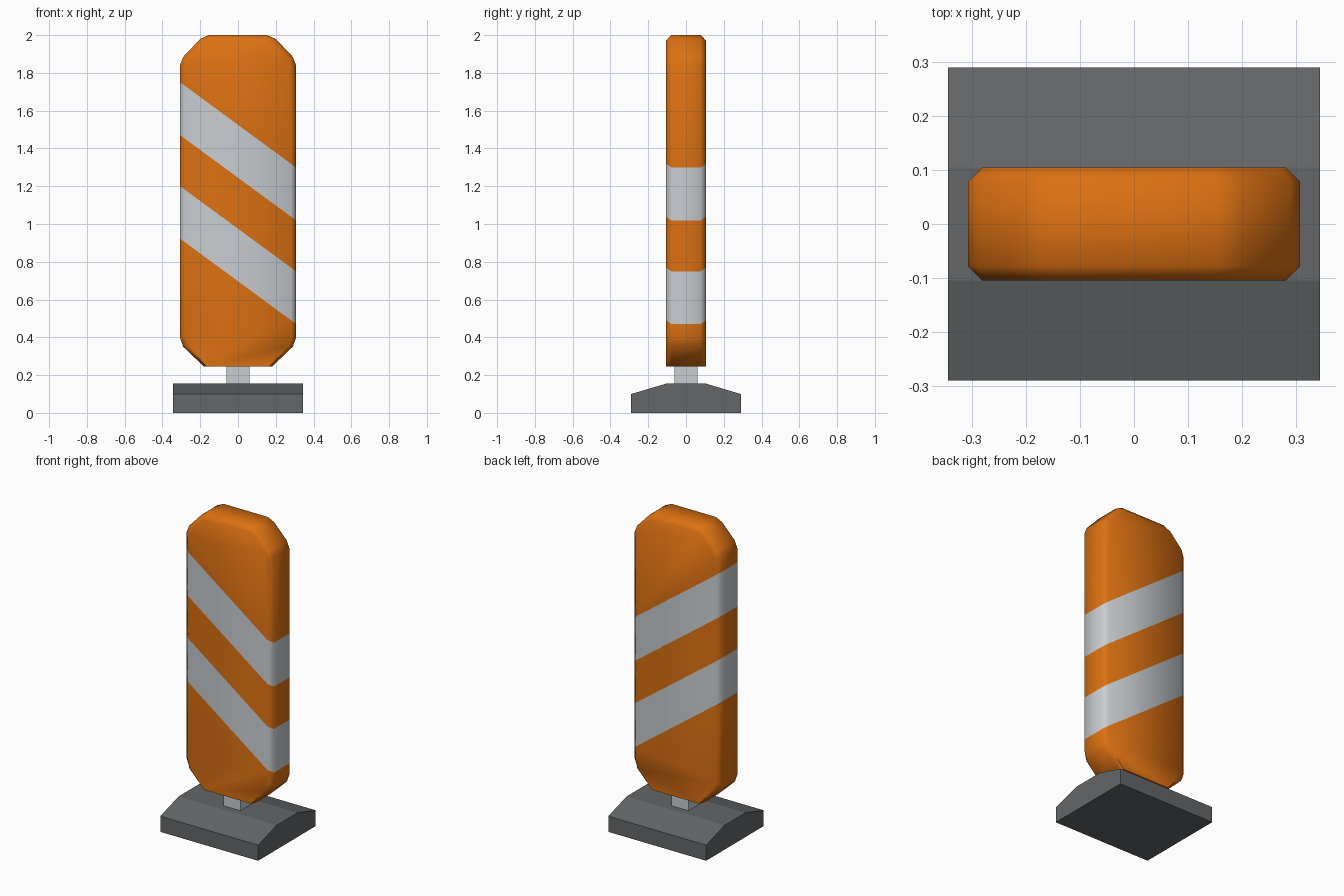
import bpy, bmesh, math
from mathutils import Vector

if "Cube" in bpy.data.objects:
    bpy.data.objects.remove(bpy.data.objects["Cube"])


def material(name, rgb):
    m = bpy.data.materials.new(name)
    m.diffuse_color = (*rgb, 1.0)
    m.use_nodes = True
    m.node_tree.nodes["Principled BSDF"].inputs["Base Color"].default_value = m.diffuse_color
    return m


ORANGE = material("orange", (0.72, 0.165, 0.006))
SILVER = material("light grey", (0.58, 0.61, 0.64))
DARK = material("dark grey", (0.125, 0.133, 0.138))


def finish(bm, name, mats, smooth_angle=0):
    bmesh.ops.recalc_face_normals(bm, faces=bm.faces)
    if smooth_angle:
        for f in bm.faces:
            f.smooth = True
        for e in bm.edges:
            e.smooth = e.calc_face_angle(0) < math.radians(smooth_angle)
    mesh = bpy.data.meshes.new(name)
    bm.to_mesh(mesh)
    bm.free()
    for m in mats:
        mesh.materials.append(m)
    ob = bpy.data.objects.new(name, mesh)
    bpy.context.collection.objects.link(ob)
    return ob


def loft(rings):
    """Skin closed rings of points and cap both ends."""
    bm = bmesh.new()
    loops = [[bm.verts.new(p) for p in ring] for ring in rings]
    n = len(loops[0])
    for a, b in zip(loops, loops[1:]):
        for i in range(n):
            j = (i + 1) % n
            bm.faces.new((a[i], a[j], b[j], b[i]))
    bm.faces.new(loops[0])
    bm.faces.new(loops[-1])
    return bm


def outline(half, y):
    """Mirror a right-hand half outline (x, z) into a closed ring at depth y."""
    return [(x, y, z) for x, z in half] + [(-x, y, z) for x, z in reversed(half)]


# Warning panel: chamfered slab, sharp along the flat bottom
outer = [(0.18, 0.245), (0.29, 0.35), (0.308, 0.40), (0.308, 1.84),
         (0.29, 1.885), (0.20, 1.98), (0.155, 2.0)]
inner = [(0.165, 0.245), (0.27, 0.355), (0.281, 0.405), (0.281, 1.83),
         (0.27, 1.867), (0.185, 1.957), (0.145, 1.972)]
panel = loft([outline(inner, -0.105), outline(outer, -0.078),
              outline(outer, 0.078), outline(inner, 0.105)])

# Diagonal stripes: cut the slab along sloping planes, colour between them
SLOPE = 0.735
stripes = [(0.697, 0.975), (1.245, 1.525)]
for pair in stripes:
    for z in pair:
        bmesh.ops.bisect_plane(
            panel, geom=panel.verts[:] + panel.edges[:] + panel.faces[:],
            plane_co=Vector((0, 0, z)), plane_no=Vector((SLOPE, 0, 1)).normalized())
for f in panel.faces:
    c = f.calc_center_median()
    level = c.z + SLOPE * c.x
    f.material_index = int(any(lo < level < hi for lo, hi in stripes))
finish(panel, "warning_panel", [ORANGE, SILVER], 50)

# Post between base and panel
post = loft([[(x * 0.06, y * 0.06, z) for x, y in ((-1, -1), (1, -1), (1, 1), (-1, 1))]
             for z in (0.14, 0.26)])
finish(post, "post", [SILVER])

# Base foot: ridged profile swept along x
profile = [(-0.29, 0), (0.29, 0), (0.29, 0.10), (0.105, 0.155),
           (-0.105, 0.155), (-0.29, 0.10)]
base = loft([[(x, y, z) for y, z in profile] for x in (-0.345, 0.345)])
finish(base, "base_foot", [DARK])
